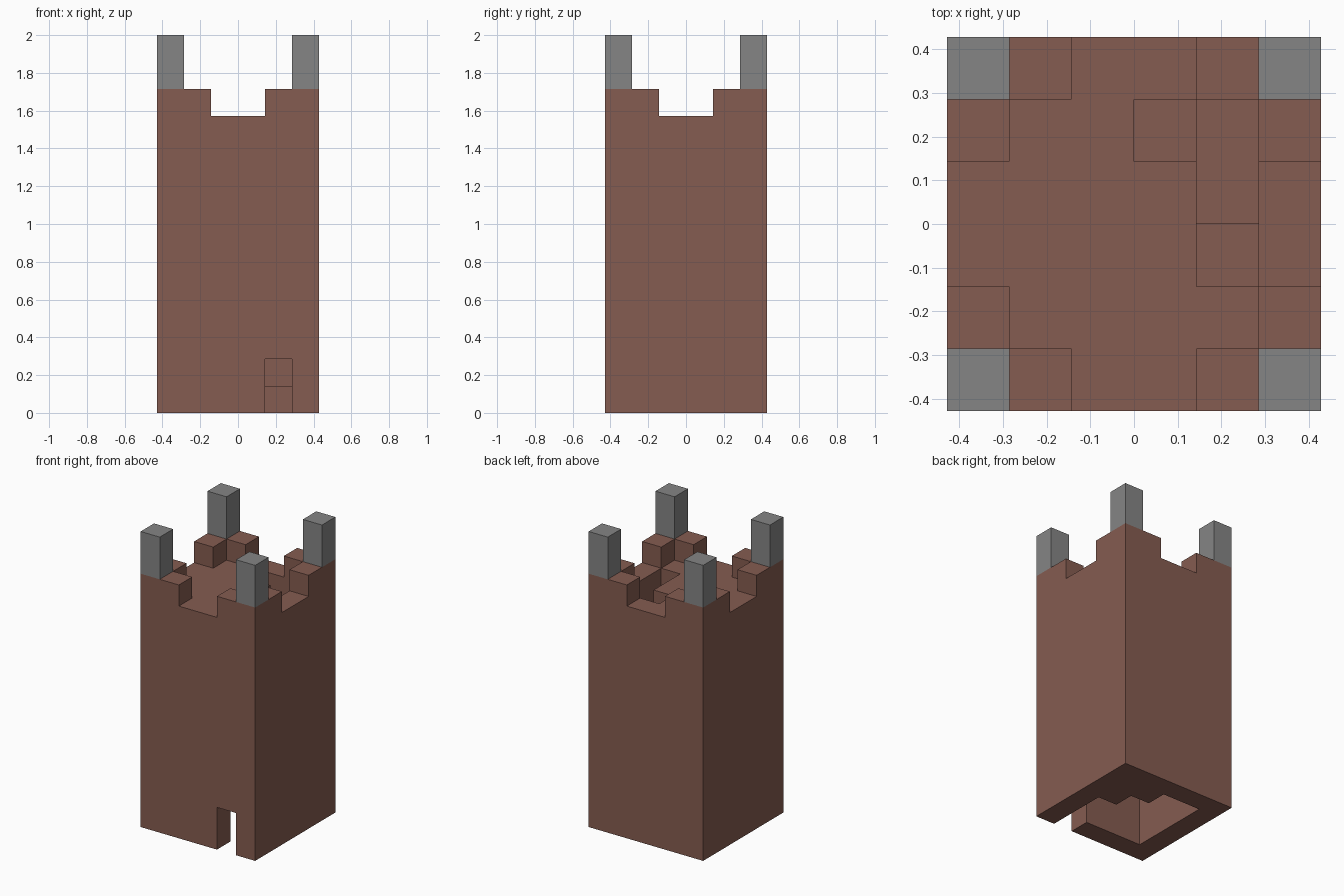
import bpy, bmesh, math
from mathutils import Vector

if "Cube" in bpy.data.objects:
    bpy.data.objects.remove(bpy.data.objects["Cube"], do_unlink=True)

UNIT = 2 / 14      # edge of one building block
SIZE = 6           # blocks along each side
ROOF = 10          # layer of the roof slab


def material(name, rgb):
    mat = bpy.data.materials.new(name)
    mat.use_nodes = True
    mat.diffuse_color = (*rgb, 1)
    mat.node_tree.nodes["Principled BSDF"].inputs["Base Color"].default_value = (*rgb, 1)
    return mat


brown = material("brown brick", (0.235, 0.107, 0.082))
grey = material("grey stone", (0.235, 0.235, 0.235))


def grid(xs, ys, zs):
    return {(x, y, z) for x in xs for y in ys for z in zs}


def build(name, cells, mat):
    """Skin a set of unit blocks, keeping outer faces only, and merge flat areas."""
    bm = bmesh.new()
    for cell in cells:
        centre = Vector(cell) + Vector((0.5, 0.5, 0.5))
        for axis in range(3):
            for sign in (-1, 1):
                normal = Vector((0, 0, 0))
                normal[axis] = sign
                if tuple(int(c + n) for c, n in zip(cell, normal)) in cells:
                    continue
                u = Vector((0, 0, 0))
                u[(axis + 1) % 3] = 0.5
                v = normal.cross(u)
                middle = centre + normal * 0.5
                corners = (middle - u - v, middle + u - v, middle + u + v, middle - u + v)
                bm.faces.new([bm.verts.new(c) for c in corners])
    bmesh.ops.remove_doubles(bm, verts=bm.verts, dist=0.01)
    bmesh.ops.dissolve_limit(bm, angle_limit=math.radians(1), verts=bm.verts, edges=bm.edges)
    bmesh.ops.triangulate(bm, faces=[f for f in bm.faces if len(f.verts) > 4])
    bmesh.ops.translate(bm, verts=bm.verts, vec=(-SIZE / 2, -SIZE / 2, 0))
    bmesh.ops.scale(bm, verts=bm.verts, vec=(UNIT, UNIT, UNIT))
    mesh = bpy.data.meshes.new(name)
    bm.to_mesh(mesh)
    bm.free()
    mesh.materials.append(mat)
    obj = bpy.data.objects.new(name, mesh)
    bpy.context.collection.objects.link(obj)


full, inner = range(SIZE), range(1, SIZE - 1)

# Hollow tower: walls and roof slab, with a doorway and a stair hatch
tower = grid(full, full, range(ROOF + 1)) - grid(inner, inner, range(ROOF))
tower -= grid([4], [0], range(2))
tower -= grid([4], [2, 3, 4], [ROOF]) | grid([3], [4], [ROOF])

# L-shaped merlons on the four corners
ends = (0, 1, 4, 5)
tower |= grid(ends, ends, [ROOF + 1]) - grid(inner, inner, [ROOF + 1])
build("tower", tower, brown)

# Spiral stair around the inside, two blocks deep, with flat corner landings
loop = ([(4, 3), (4, 4), (3, 4), (2, 4), (1, 4), (1, 3), (1, 2), (1, 1),
         (2, 1), (3, 1), (4, 1), (4, 2)])
stairs, top = set(), 0
for x, y in loop + loop[:3]:
    corner = x in (1, 4) and y in (1, 4)
    if not corner:
        top += 1
    stairs |= grid([x], [y], range(max(0, top - 2), top))
build("spiral_stair", stairs, brown)

# Corner posts
for side, x in (("right", 0), ("left", 5)):
    for end, y in (("front", 0), ("back", 5)):
        build(f"{end}_{side}_post", grid([x], [y], [ROOF + 2, ROOF + 3]), grey)
